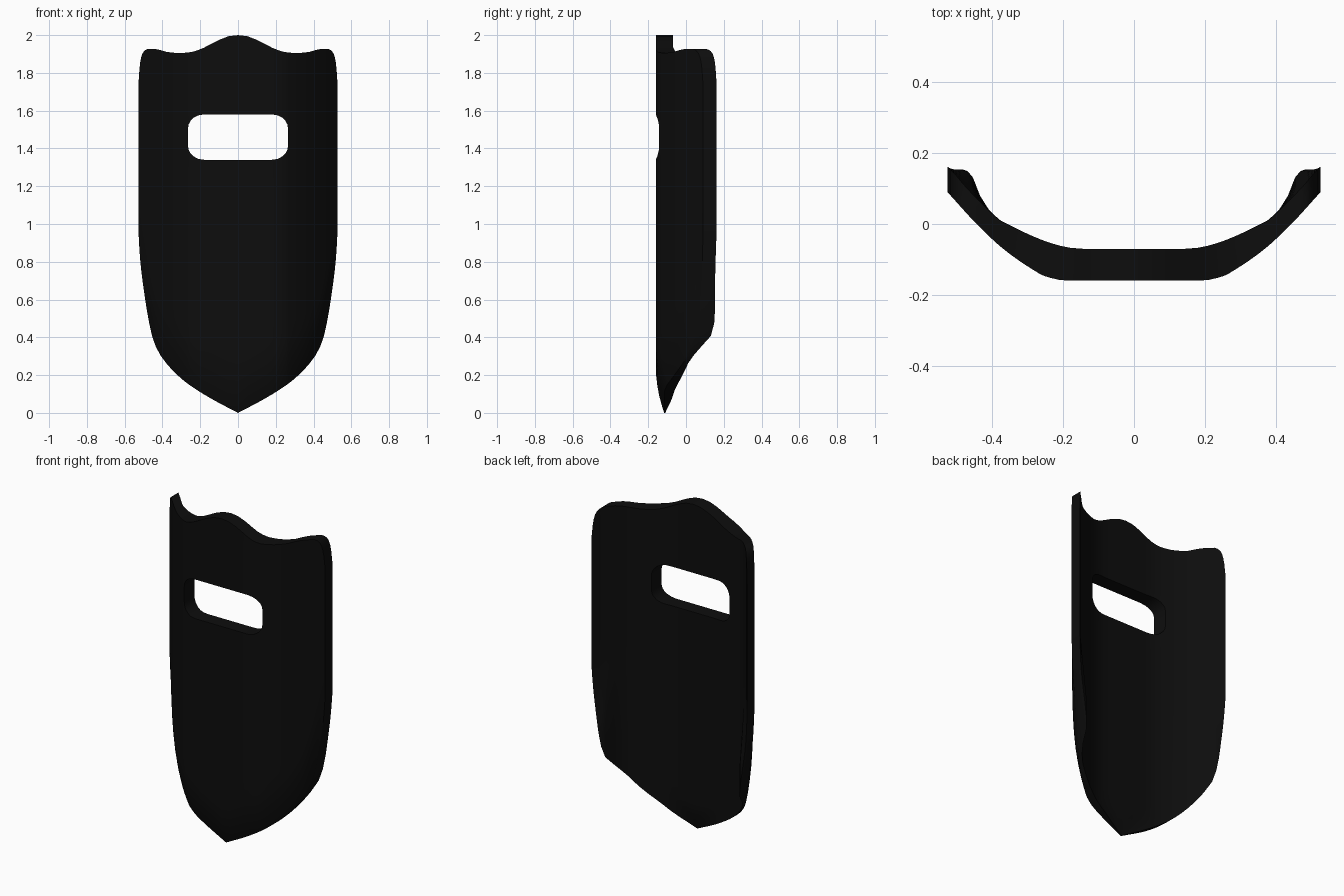
import bpy, bmesh, math

if "Cube" in bpy.data.objects:
    bpy.data.objects.remove(bpy.data.objects["Cube"])

# Profiles for the right half, as (position, value)
TOP = [(0, 2), (.05, 1.994), (.1, 1.975), (.2, 1.925), (.25, 1.91), (.31, 1.905), (.37, 1.91),
       (.44, 1.926), (.48, 1.926), (.5, 1.912), (.512, 1.885), (.52, 1.84), (.527, 1.74)]
BOTTOM = [(0, 0), (.15, .08), (.28, .165), (.36, .24), (.42, .32), (.45, .39), (.475, .5),
          (.5, .66), (.515, .78), (.524, .9), (.527, .97)]
FRONT = [(0, -.16), (.19, -.16), (.25, -.148), (.3, -.12), (.37, -.07), (.44, -.005), (.527, .09)]
BACK = [(0, -.07), (.144, -.07), (.37, .005), (.44, .068), (.48, .11), (.505, .14), (.527, .162)]
BACK_LOW = [(0, -.07), (.144, -.07), (.377, .01), (.425, .06), (.467, .148), (.527, .163)]
HOLE_X, HOLE_LOW, HOLE_HIGH, ROUND_X, ROUND_Z = .265, 1.34, 1.58, .085, .075


def curve(points, x):
    """Monotone smooth interpolation through points."""
    d = [(b[1] - a[1]) / (b[0] - a[0]) for a, b in zip(points, points[1:])]
    m = [d[0]] + [0 if p * q <= 0 else 2 * p * q / (p + q) for p, q in zip(d, d[1:])] + [d[-1]]
    i = 0
    while i < len(d) - 1 and x > points[i + 1][0]:
        i += 1
    (x0, y0), (x1, y1) = points[i], points[i + 1]
    h = x1 - x0
    t = (x - x0) / h
    return ((2 * t**3 - 3 * t**2 + 1) * y0 + (t**3 - 2 * t**2 + t) * h * m[i]
            + (3 * t**2 - 2 * t**3) * y1 + (t**3 - t**2) * h * m[i + 1])


def front_y(x, z):
    # front rolls back towards the pointed lower edge
    d = max(0, 1 - (z - curve(BOTTOM, x)) / .25)
    return curve(FRONT, x) + .045 * d * d * min(1, (.527 - x) / .06)


def back_y(x, z):
    low = min(1, max(0, (1.0 - z) / .4))
    y = curve(BACK, x) * (1 - low) + curve(BACK_LOW, x) * low
    # back closes to a point at the tip
    d = max(0, 1 - (z - curve(BOTTOM, x)) / .12)
    return y - .04 * d * max(0, 1 - x / .16)


# Column positions and row heights
xs = [0, .05, .1, .144, .18, .21, .235, .252, .261, .265, .29, .32, .35, .38, .41, .435, .455,
      .47, .485, .497, .506, .513, .518, .522, .525, .527]
NA, NH, NT = 18, 4, 8


def column(x):
    t = min(1, max(0, (x - HOLE_X + ROUND_X) / ROUND_X))
    r = ROUND_Z * (1 - math.sqrt(1 - t * t))
    lo, hi = HOLE_LOW + r, HOLE_HIGH - r
    b, top = curve(BOTTOM, x), curve(TOP, x)
    return ([b + (lo - b) * (i / NA) ** 1.5 for i in range(NA)]
            + [lo + (hi - lo) * i / NH for i in range(NH)]
            + [hi + (top - hi) * i / NT for i in range(NT + 1)])


# Front and back skins with the viewing slot left open
bm = bmesh.new()
cols = [column(x) for x in xs]
front = [[bm.verts.new((x, front_y(x, z), z)) for z in c] for x, c in zip(xs, cols)]
back = [[bm.verts.new((x, back_y(x, z), z)) for z in c] for x, c in zip(xs, cols)]
partner = {f: b for fc, bc in zip(front, back) for f, b in zip(fc, bc)}
front_faces = []
for i in range(len(xs) - 1):
    for j in range(len(cols[0]) - 1):
        if xs[i + 1] <= HOLE_X and NA <= j < NA + NH:
            continue
        quad = [front[i][j], front[i + 1][j], front[i + 1][j + 1], front[i][j + 1]]
        front_faces.append(bm.faces.new(quad))
        bm.faces.new([partner[v] for v in reversed(quad)])

# Edge walls around the outline and slot, leaving the mirror seam open
for f in front_faces:
    for loop in list(f.loops):
        a, b = loop.vert, loop.link_loop_next.vert
        rim = sum(g.verts[0] in partner and a in g.verts and b in g.verts
                  for g in loop.edge.link_faces) == 1
        if rim and not (a.co.x == 0 and b.co.x == 0):
            bm.faces.new([b, a, partner[a], partner[b]])
bmesh.ops.delete(bm, geom=[v for v in bm.verts if not v.link_faces], context='VERTS')

mesh = bpy.data.meshes.new("shield")
bm.to_mesh(mesh)
bm.free()
shield = bpy.data.objects.new("shield", mesh)
bpy.context.collection.objects.link(shield)

# Mirrored left half
mirror = shield.modifiers.new("mirror", 'MIRROR')
mirror.use_clip = True
mirror.merge_threshold = .0005

# Black finish
mat = bpy.data.materials.new("black")
mat.diffuse_color = (.004, .004, .004, 1)
mat.use_nodes = True
mat.node_tree.nodes["Principled BSDF"].inputs["Base Color"].default_value = mat.diffuse_color
mesh.materials.append(mat)

bpy.context.view_layer.objects.active = shield
shield.select_set(True)
bpy.ops.object.shade_smooth_by_angle(angle=math.radians(40))
